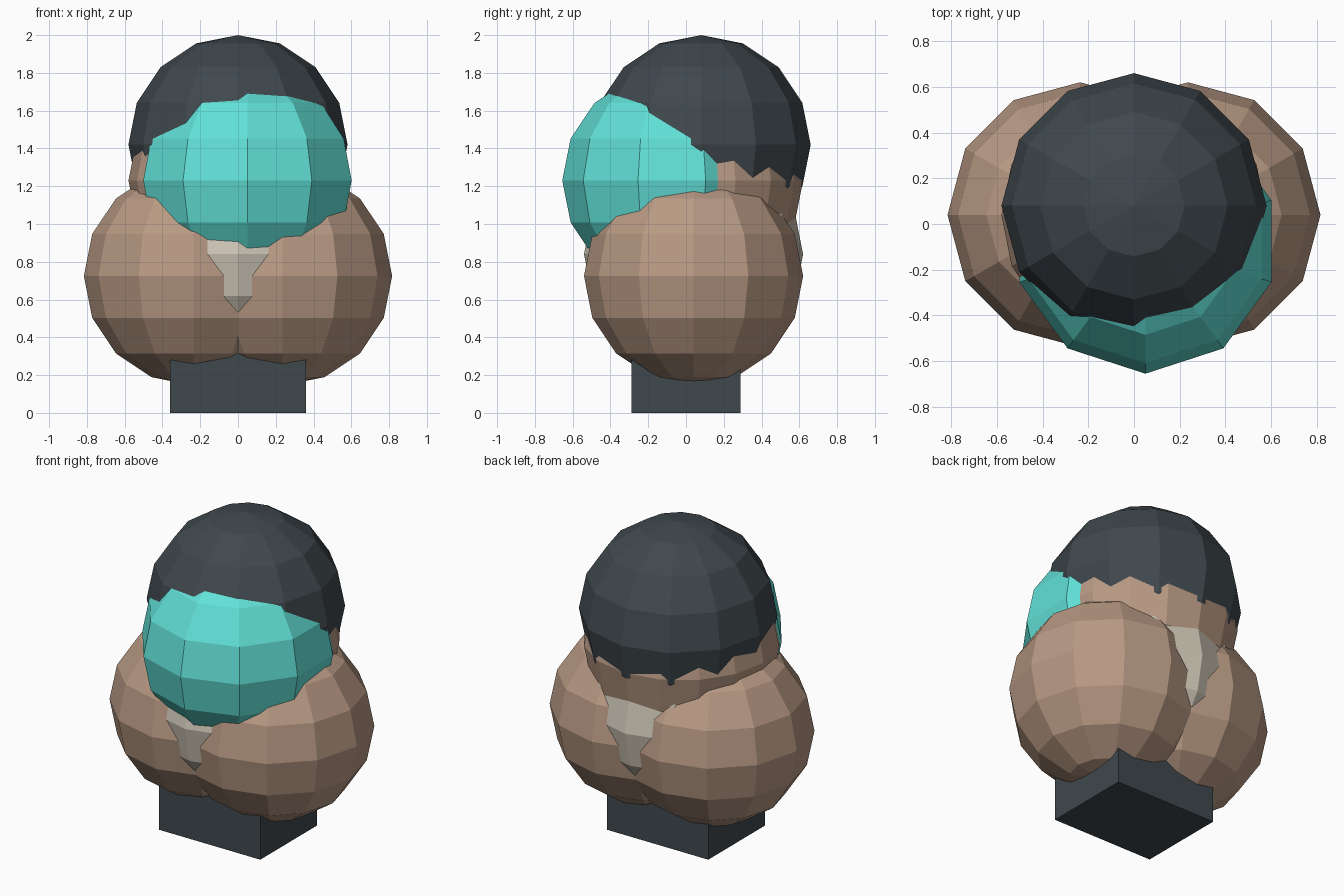
import bpy, bmesh
from math import sin, cos, pi

if "Cube" in bpy.data.objects:
    bpy.data.objects.remove(bpy.data.objects["Cube"])

R = 0.58  # every ball shares one radius


def material(name, rgb):
    m = bpy.data.materials.new(name)
    m.diffuse_color = (*rgb, 1)
    m.use_nodes = True
    m.node_tree.nodes["Principled BSDF"].inputs["Base Color"].default_value = m.diffuse_color
    return m


def finish(bm, name, mat):
    bmesh.ops.recalc_face_normals(bm, faces=bm.faces)
    me = bpy.data.meshes.new(name)
    bm.to_mesh(me)
    bm.free()
    me.materials.append(mat)
    ob = bpy.data.objects.new(name, me)
    bpy.context.collection.objects.link(ob)
    return ob


def ball(name, centre, segments, mat, rings=8):
    """Flat-faced ball with one meridian pointing along y."""
    bm = bmesh.new()
    top, bottom = bm.verts.new((0, 0, R)), bm.verts.new((0, 0, -R))
    rows = []
    for i in range(1, rings):
        a = pi * i / rings
        rows.append([bm.verts.new((R * sin(a) * sin(2 * pi * k / segments),
                                   R * sin(a) * cos(2 * pi * k / segments),
                                   R * cos(a))) for k in range(segments)])
    for k in range(segments):
        n = (k + 1) % segments
        bm.faces.new((top, rows[0][k], rows[0][n]))
        bm.faces.new((bottom, rows[-1][n], rows[-1][k]))
        for a, b in zip(rows, rows[1:]):
            bm.faces.new((a[k], b[k], b[n], a[n]))
    ob = finish(bm, name, mat)
    ob.location = centre
    return ob


brown = material("brown", (0.48, 0.32, 0.23))
dark = material("dark_slate", (0.05, 0.065, 0.075))
teal = material("teal", (0.12, 0.75, 0.68))
cream = material("cream", (0.62, 0.57, 0.47))

# Base block
bm = bmesh.new()
bmesh.ops.create_cube(bm, size=1)
bmesh.ops.scale(bm, vec=(0.72, 0.575, 0.45), verts=bm.verts)
base = finish(bm, "base_block", dark)
base.location = (0, 0, 0.225)

# Lower body: a ball on each side and a pale one between them
for side, label in ((-1, "left"), (1, "right")):
    ball(f"body_{label}", (side * 0.236, 0.04, 0.725), 12, brown)
ball("chest", (0, 0.04, 0.84), 12, cream)

# Head, cap and face ball
ball("head", (0, 0.04, 1.23), 16, brown)
ball("cap", (0, 0.08, 1.42), 12, dark)
ball("face", (0.05, -0.075, 1.23), 10, teal)
